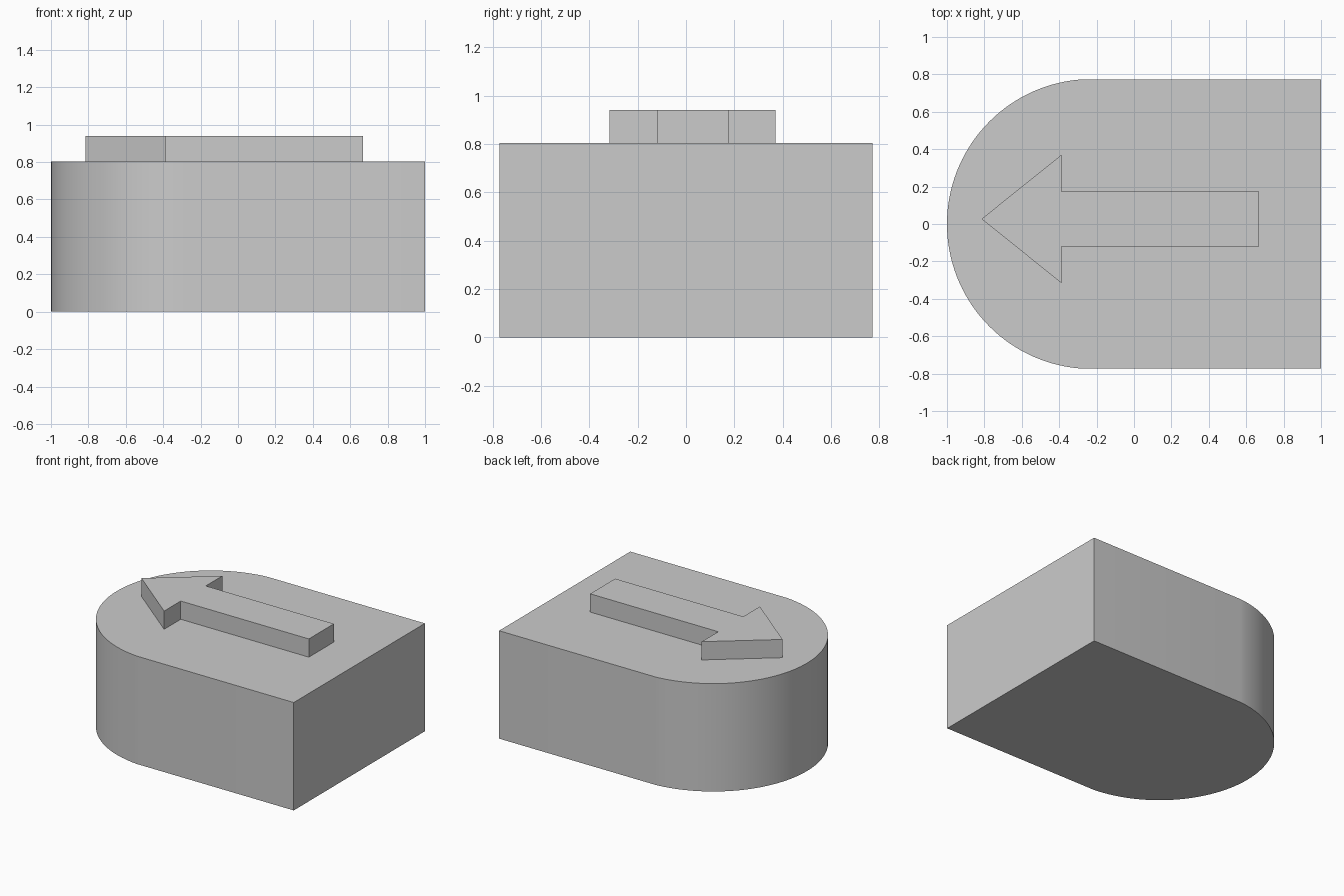
import bpy, bmesh, math

if "Cube" in bpy.data.objects:
    bpy.data.objects.remove(bpy.data.objects["Cube"])


def extrude_profile(name, points, z0, z1):
    """Solid prism from a counter-clockwise outline."""
    bm = bmesh.new()
    base = bm.faces.new([bm.verts.new((x, y, z0)) for x, y in points])
    top = bmesh.ops.extrude_face_region(bm, geom=[base], use_keep_orig=True)
    for v in top["geom"]:
        if isinstance(v, bmesh.types.BMVert):
            v.co.z = z1
    bmesh.ops.recalc_face_normals(bm, faces=bm.faces)
    mesh = bpy.data.meshes.new(name)
    bm.to_mesh(mesh)
    bm.free()
    obj = bpy.data.objects.new(name, mesh)
    bpy.context.collection.objects.link(obj)
    return obj


HALF_W, RADIUS, TOP = 0.772, 0.775, 0.804

# Body: square at one end, rounded at the other
cx = -1 + RADIUS
a = math.asin(HALF_W / RADIUS)
steps = 64
arc = []
for i in range(steps + 1):
    t = math.pi - a + 2 * a * i / steps
    arc.append((cx + RADIUS * math.cos(t), RADIUS * math.sin(t)))
body = extrude_profile("body", [(1, -HALF_W), (1, HALF_W)] + arc, 0, TOP)

# Raised arrow, sunk slightly into the body
arrow = extrude_profile("arrow", [
    (-0.815, 0.027), (-0.388, -0.316), (-0.388, -0.12), (0.668, -0.12),
    (0.668, 0.175), (-0.388, 0.175), (-0.388, 0.37)], TOP - 0.01, 0.94)

# Smooth the rounded wall, keep the edges sharp
bpy.ops.object.select_all(action='DESELECT')
body.select_set(True)
bpy.context.view_layer.objects.active = body
bpy.ops.object.shade_smooth_by_angle(angle=math.radians(30))
